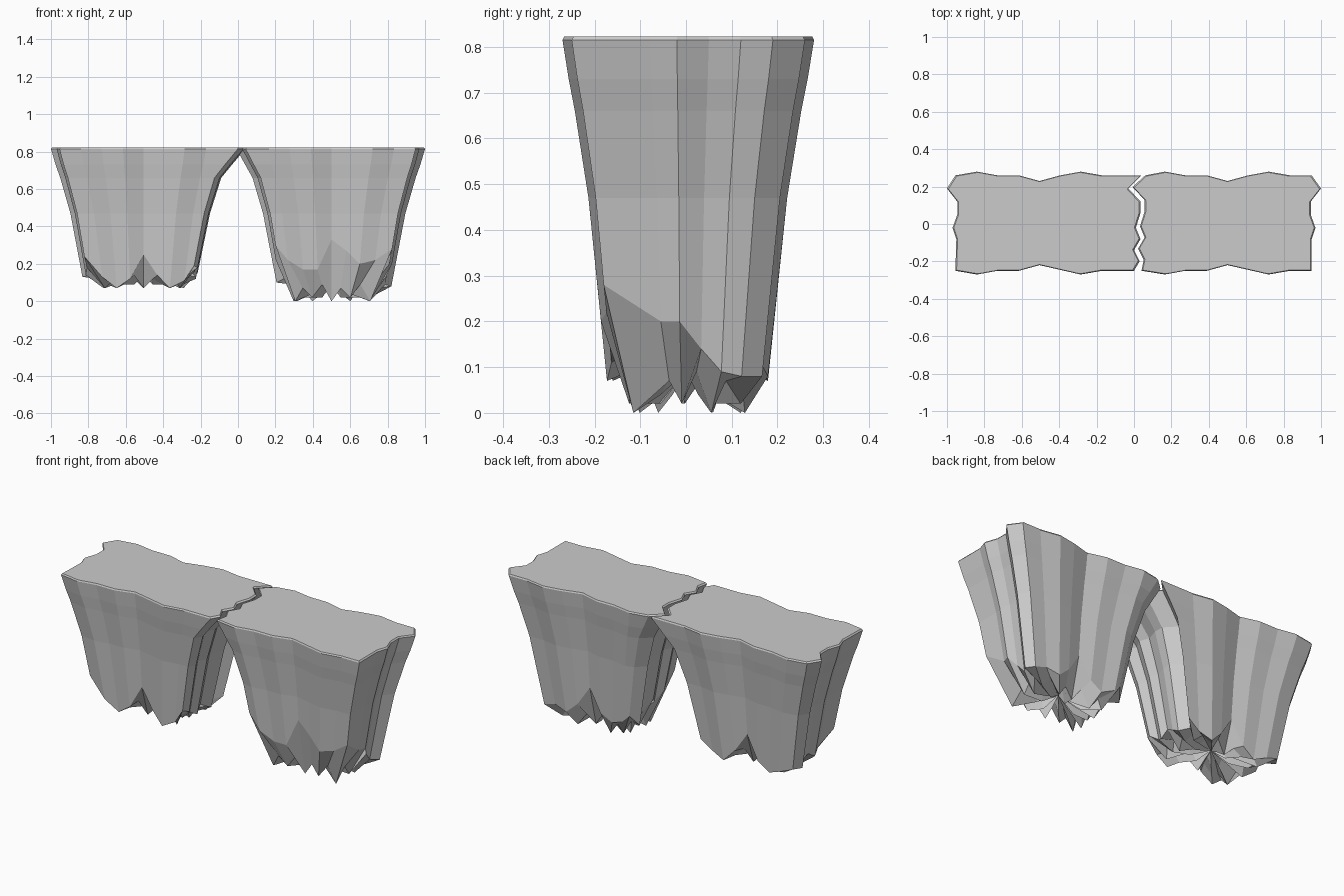
import bpy, bmesh

if "Cube" in bpy.data.objects:
    bpy.data.objects.remove(bpy.data.objects["Cube"])

# Shared wavy long edges: x offset from the slab centre, front y, back y
OFFS = [-.45, -.335, -.225, -.11, 0, .11, .22, .335, .45]
FRONT = [-.25, -.27, -.25, -.25, -.22, -.245, -.27, -.25, -.25]
BACK = [.26, .28, .26, .26, .23, .26, .28, .26, .26]

# Short ends, (x, y) from front to back
OUTER_L = [(-.95, -.08), (-.97, -.02), (-.945, .05), (-.945, .12), (-1, .19)]
OUTER_R = [(.95, -.08), (.97, -.02), (.945, .05), (.945, .12), (1, .19)]
CRACK_L = [(.03, -.2), (0, -.14), (.035, -.08), (.01, -.02),
           (.035, .06), (.035, .12), (-.03, .19)]
CRACK_R = [(x + .022, y + .008) for x, y in CRACK_L]

# Rings below the rim: height, scale, extra inset on the cracked end
RINGS = [(.815, 1.0, 0), (.73, .95, .6), (.66, .90, 1), (.47, .79, 1)]


def floating_slab(name, cx, left_end, right_end, crack_side, crack_inset,
                  corner_x, front_z, back_z, left_z, right_z, tip_z):
    # Closed outline: front edge, right end, back edge, left end
    xs = [cx + o for o in OFFS]
    xs[0 if crack_side < 0 else -1] = corner_x[0]
    bx = [cx + o for o in OFFS]
    bx[0 if crack_side < 0 else -1] = corner_x[1]
    outline = (list(zip(xs, FRONT)) + right_end
               + list(zip(bx, BACK))[::-1] + left_end[::-1])
    bottom = front_z + right_z + back_z[::-1] + left_z[::-1]

    bm = bmesh.new()

    def point(p, scale, inset, z):
        x, y = p
        near = max(0, min(1, ((x - cx) * crack_side - .34) / .1))
        return bm.verts.new((cx + (x - cx) * scale - crack_side * near * inset,
                             y * scale, z))

    # Slightly bevelled top and tapering walls
    rings = [[point(p, .985, 0, .823) for p in outline]]
    for z, s, k in RINGS:
        rings.append([point(p, s, k * crack_inset, z) for p in outline])
    # Ragged lower wall edge, then hanging tips underneath
    rings.append([point(p, .64 + .4 * max(0, z - .08), crack_inset, z)
                  for p, z in zip(outline, bottom)])
    rings.append([point(p, .46, crack_inset * .5, tip_z[i % len(tip_z)])
                  for i, p in enumerate(outline)])
    rings.append([point(p, .22, 0, tip_z[(i + 2) % len(tip_z)] + .02)
                  for i, p in enumerate(outline)])

    n = len(outline)
    for a, b in zip(rings, rings[1:]):
        for i in range(n):
            j = (i + 1) % n
            bm.faces.new((a[i], b[i], b[j], a[j]))
    bm.faces.new(rings[0])
    hub = bm.verts.new((cx, 0, max(tip_z)))
    last = rings[-1]
    for i in range(n):
        bm.faces.new((last[(i + 1) % n], last[i], hub))
    bmesh.ops.recalc_face_normals(bm, faces=bm.faces)
    mesh = bpy.data.meshes.new(name)
    bm.to_mesh(mesh)
    bm.free()
    obj = bpy.data.objects.new(name, mesh)
    bpy.context.collection.objects.link(obj)
    return obj


# Left half of the cracked platform
floating_slab("left_rock", -.505, OUTER_L, CRACK_L, 1, .075, (0, .04),
              [.24, .13, .07, .12, .25, .14, .07, .11, .19],
              [.13, .10, .07, .12, .25, .14, .07, .10, .15],
              [.18, .14, .17, .14, .13],
              [.18, .15, .13, .17, .14, .12, .13],
              [.07, .12, .09, .14])

# Right half, hanging lower
floating_slab("right_rock", .5, CRACK_R, OUTER_R, -1, .035, (.04, .06),
              [.30, .22, .17, .17, .33, .27, .20, .22, .28],
              [.16, .12, .09, .13, .25, .14, .08, .10, .08],
              [.25, .22, .16, .20, .14, .12, .10],
              [.20, .20, .14, .09, .08],
              [0, .07, .02, .09])
